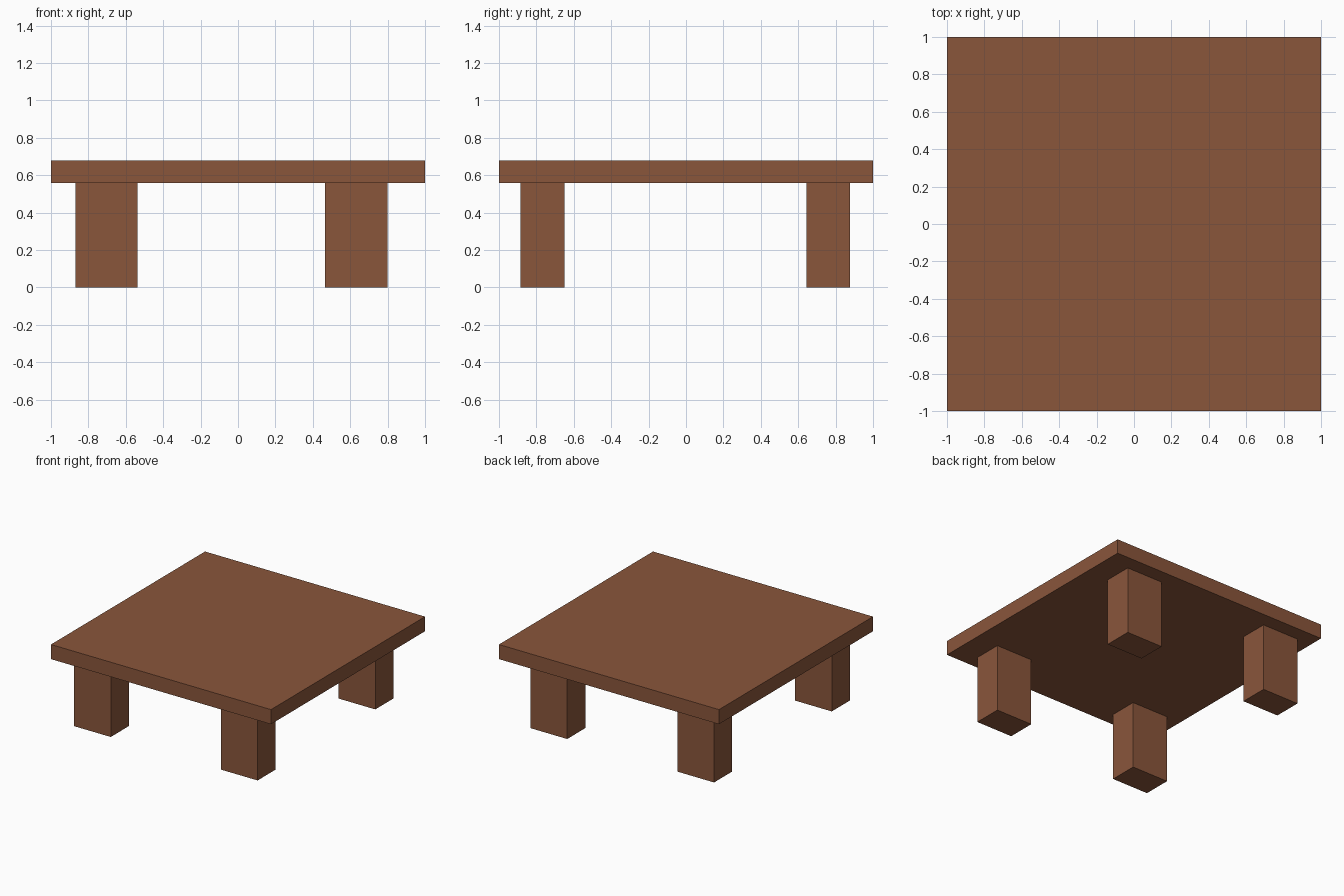
import bpy

if "Cube" in bpy.data.objects:
    bpy.data.objects.remove(bpy.data.objects["Cube"])

wood = bpy.data.materials.new("brown wood")
wood.diffuse_color = (0.254, 0.093, 0.044, 1.0)
wood.use_nodes = True
wood.node_tree.nodes["Principled BSDF"].inputs["Base Color"].default_value = wood.diffuse_color


def box(name, lo, hi):
    """Axis-aligned box between two corners."""
    centre = [(a + b) / 2 for a, b in zip(lo, hi)]
    bpy.ops.mesh.primitive_cube_add(size=1, location=centre)
    obj = bpy.context.object
    obj.name = name
    obj.scale = [b - a for a, b in zip(lo, hi)]
    bpy.ops.object.transform_apply(location=False, rotation=False, scale=True)
    obj.data.materials.append(wood)
    return obj


LEG_HEIGHT = 0.56

# Square slab top
box("table_top", (-1, -1, LEG_HEIGHT), (1, 1, 0.68))

# Four legs, set slightly off centre in x
for side, x0, x1 in (("left", -0.87, -0.537), ("right", 0.465, 0.798)):
    for end, y0, y1 in (("front", -0.885, -0.65), ("back", 0.643, 0.878)):
        box(f"{end}_{side}_leg", (x0, y0, 0), (x1, y1, LEG_HEIGHT))
